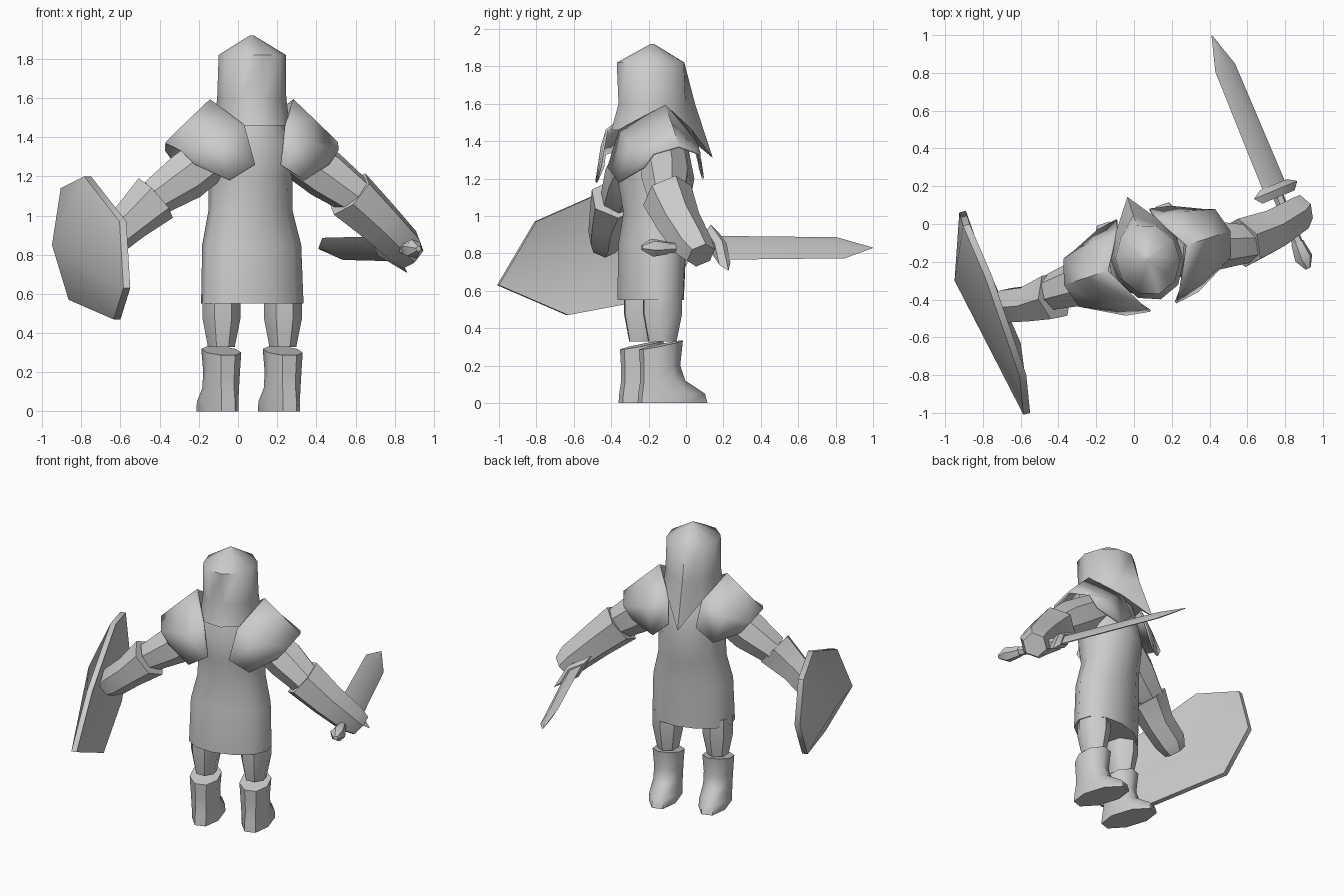
import bpy, bmesh
from math import sin, cos, pi, radians
from mathutils import Vector, Matrix

cube = bpy.data.objects.get("Cube")
if cube:
    bpy.data.objects.remove(cube)

grey = bpy.data.materials.new("plain_grey")
grey.use_nodes = True
grey.diffuse_color = (0.6, 0.6, 0.6, 1)
for node in grey.node_tree.nodes:
    if node.type == 'BSDF_PRINCIPLED':
        node.inputs["Base Color"].default_value = (0.6, 0.6, 0.6, 1)

# The figure stands turned about the vertical axis
BODY = Matrix.Translation((0.07, -0.18, 0)) @ Matrix.Rotation(radians(18), 4, 'Z')
WORLD = Matrix.Identity(4)


def finish(name, bm, frame, angle=50):
    bmesh.ops.recalc_face_normals(bm, faces=bm.faces)
    mesh = bpy.data.meshes.new(name)
    bm.to_mesh(mesh)
    bm.free()
    mesh.transform(frame)
    mesh.materials.append(grey)
    obj = bpy.data.objects.new(name, mesh)
    bpy.context.collection.objects.link(obj)
    bpy.ops.object.select_all(action='DESELECT')
    obj.select_set(True)
    bpy.context.view_layer.objects.active = obj
    bpy.ops.object.shade_smooth_by_angle(angle=radians(angle))
    return obj


def loft(name, rings, frame=BODY, closed=True, angle=50):
    """Skin a list of point rings; closed rings are capped at both ends."""
    bm = bmesh.new()
    rows = [[bm.verts.new(p) for p in ring] for ring in rings]
    n = len(rows[0])
    for a, b in zip(rows, rows[1:]):
        for i in range(n if closed else n - 1):
            j = (i + 1) % n
            bm.faces.new((a[i], a[j], b[j], b[i]))
    if closed:
        bm.faces.new(rows[0])
        bm.faces.new(rows[-1])
    return finish(name, bm, frame, angle)


def oval(x, y, z, rx, ry, n=8, tilt=0.0):
    pts = []
    for i in range(n):
        t = 2 * pi * (i + 0.5) / n
        pts.append(Vector((x + rx * cos(t), y + ry * sin(t), z + tilt * sin(t))))
    return pts


def tube(name, path, n=7, frame=WORLD):
    """Limb along a straight-ish path of (point, radius)."""
    turn = (Vector(path[-1][0]) - Vector(path[0][0])).to_track_quat('Z', 'Y')
    rings = [[Vector(p) + turn @ q for q in oval(0, 0, 0, r, r, n)] for p, r in path]
    return loft(name, rings, frame)


# Tunic
loft("tunic", [oval(0, y, z, rx, ry, 12) for z, y, rx, ry in (
    (0.55, -0.01, 0.27, 0.17), (0.85, 0.0, 0.26, 0.175), (1.02, 0.02, 0.22, 0.17),
    (1.2, 0.02, 0.215, 0.205), (1.36, 0.0, 0.23, 0.19), (1.49, 0.0, 0.15, 0.16))])

# Hood, whose open front runs down to a point
hood = []
for z, rx, ry, y, dip in ((1.36, 0.19, 0.23, 0.0, 1), (1.6, 0.175, 0.19, 0.0, 0),
                          (1.82, 0.17, 0.19, -0.01, 0), (1.92, 0.01, 0.01, 0.0, 0)):
    ring = []
    for i in range(10):
        t = 2 * pi * i / 10 + pi / 2
        p = Vector((rx * cos(t), y + ry * sin(t), z))
        if dip:
            p.z = 1.46
            if i == 0:
                p = Vector((0, 0.34, 1.31))
        elif i == 0 and z < 1.7:
            p.y += 0.05
        ring.append(p)
    hood.append(ring)
loft("hood", hood, angle=60)

# Shoulder guards, legs and boots, the same on both sides
PAD = (((0.07, -0.27, 1.26), (0.2, -0.25, 1.18), (0.36, -0.16, 1.26)),
       ((0.11, -0.22, 1.46), (0.26, -0.2, 1.37), (0.42, -0.13, 1.33)),
       ((0.22, 0, 1.59), (0.33, 0, 1.49), (0.46, 0, 1.37)),
       ((0.11, 0.18, 1.46), (0.26, 0.17, 1.37), (0.42, 0.13, 1.33)),
       ((0.09, 0.24, 1.3), (0.2, 0.22, 1.2), (0.36, 0.15, 1.26)))
for side, word in ((-1, "right"), (1, "left")):
    pad = loft(word + "_shoulder_guard",
               [[(side * x, y, z) for x, y, z in row] for row in PAD], closed=False, angle=60)
    mod = pad.modifiers.new("thickness", 'SOLIDIFY')
    mod.thickness = 0.012
    mod.offset = 0

    x = side * 0.165
    loft(word + "_leg", [oval(x, 0, 0.33, 0.07, 0.08, 7), oval(x, 0, 0.48, 0.1, 0.11, 7),
                         oval(x, 0, 0.6, 0.1, 0.11, 7)])
    loft(word + "_boot", [
        oval(x, 0.06, 0.0, 0.095, 0.2), oval(x, 0.055, 0.05, 0.095, 0.19),
        oval(x, 0.005, 0.12, 0.09, 0.125), oval(x, -0.01, 0.2, 0.092, 0.11),
        oval(x, -0.005, 0.31, 0.1, 0.12, tilt=0.025)])

# Arms and gauntlets
tube("sword_upper_arm", [((0.2, -0.13, 1.38), 0.12), ((0.45, -0.11, 1.21), 0.13),
                         ((0.63, -0.1, 1.08), 0.1)])
tube("sword_gauntlet", [((0.57, -0.1, 1.11), 0.14), ((0.72, -0.04, 0.97), 0.12),
                        ((0.85, 0.04, 0.84), 0.105), ((0.89, 0.08, 0.79), 0.08)], 6)
tube("shield_upper_arm", [((-0.06, -0.24, 1.36), 0.12), ((-0.27, -0.31, 1.2), 0.13),
                          ((-0.43, -0.36, 1.09), 0.1)])
tube("shield_gauntlet", [((-0.42, -0.38, 1.09), 0.135), ((-0.55, -0.42, 0.97), 0.105),
                         ((-0.66, -0.43, 0.88), 0.1), ((-0.71, -0.44, 0.83), 0.07)], 6)

# Sword frame: x across the blade, y along it, z through its thickness
along = Vector((-0.38, 0.92, 0)).normalized()
across = Vector((0.65, 0.27, -0.7)).normalized()
SWORD = Matrix((across, along, across.cross(along))).transposed().to_4x4()
SWORD.translation = (0.75, 0.18, 0.83)


def diamond(y, w, t):
    return [(w, y, 0), (0, y, t), (-w, y, 0), (0, y, -t)]


loft("sword_blade", [diamond(0, 0.09, 0.025), diamond(0.7, 0.08, 0.02),
                     diamond(0.885, 0.003, 0.002)], SWORD, angle=30)
loft("sword_guard", [diamond(-0.04, 0.13, 0.035), diamond(0.0, 0.175, 0.05),
                     diamond(0.03, 0.11, 0.035)], SWORD, angle=30)
tube("sword_grip", [((0, -0.32, 0), 0.03), ((0, 0, 0), 0.03)], 6, SWORD)
tube("sword_pommel", [((0, -0.45, 0), 0.015), ((0, -0.39, 0), 0.05),
                      ((0, -0.3, 0), 0.035)], 6, SWORD)

# Shield: a rim with a raised front point and a shallow back
RIM = [Vector(p) for p in (
    (-0.55, -1.0, 0.63), (-0.57, -0.8, 0.97), (-0.75, -0.28, 1.2), (-0.87, 0.0, 1.14),
    (-0.89, 0.07, 0.85), (-0.83, -0.1, 0.57), (-0.6, -0.63, 0.47))]
bm = bmesh.new()
back = [bm.verts.new(p) for p in RIM]
front = [bm.verts.new(p + Vector((-0.035, -0.01, 0))) for p in RIM]
boss = bm.verts.new((-0.95, -0.3, 0.85))
hollow = bm.verts.new((-0.77, -0.4, 0.84))
for i in range(len(RIM)):
    j = (i + 1) % len(RIM)
    bm.faces.new((back[i], back[j], front[j], front[i]))
    bm.faces.new((front[i], front[j], boss))
    bm.faces.new((back[j], back[i], hollow))
finish("shield", bm, WORLD)
